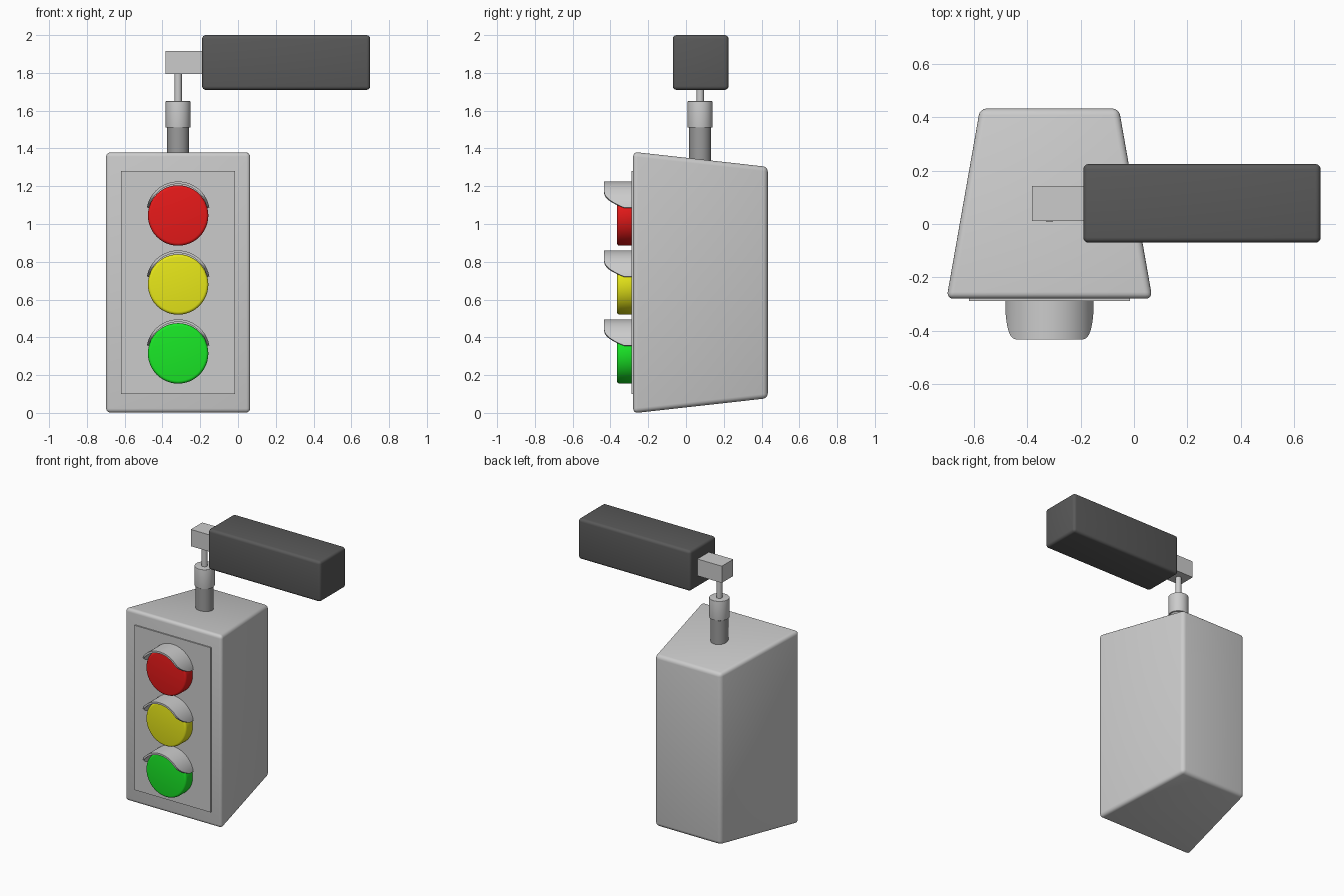
import bpy, bmesh, math
from mathutils import Matrix, Vector

if "Cube" in bpy.data.objects:
    bpy.data.objects.remove(bpy.data.objects["Cube"])

CX, POLE_Y = -0.317, 0.075      # signal centreline, pole depth


def material(name, rgb):
    m = bpy.data.materials.new(name)
    m.diffuse_color = (*rgb, 1)
    m.use_nodes = True
    m.node_tree.nodes["Principled BSDF"].inputs["Base Color"].default_value = m.diffuse_color
    return m


def finish(name, bm, mat=None, angle=35):
    bmesh.ops.recalc_face_normals(bm, faces=bm.faces)
    me = bpy.data.meshes.new(name)
    bm.to_mesh(me)
    bm.free()
    ob = bpy.data.objects.new(name, me)
    bpy.context.collection.objects.link(ob)
    if mat:
        me.materials.append(mat)
    bpy.ops.object.select_all(action='DESELECT')
    ob.select_set(True)
    bpy.context.view_layer.objects.active = ob
    bpy.ops.object.shade_smooth_by_angle(angle=math.radians(angle))
    return ob


def bevel(bm, edges, width):
    bmesh.ops.bevel(bm, geom=edges, offset=width, segments=4, profile=0.5,
                    affect='EDGES', clamp_overlap=True)


def box(name, lo, hi, width=0, mat=None, reshape=None):
    bm = bmesh.new()
    bmesh.ops.create_cube(bm, size=1)
    for v in bm.verts:
        v.co = Vector([lo[i] + (v.co[i] + 0.5) * (hi[i] - lo[i]) for i in range(3)])
        if reshape:
            reshape(v.co)
    if width:
        bevel(bm, bm.edges[:], width)
    return finish(name, bm, mat)


def cylinder(name, a, b, r, width=0, mat=None):
    a, b = Vector(a), Vector(b)
    bm = bmesh.new()
    rot = (b - a).to_track_quat('Z', 'Y').to_matrix().to_4x4()
    bmesh.ops.create_cone(bm, cap_ends=True, segments=48, radius1=r, radius2=r,
                          depth=(b - a).length,
                          matrix=Matrix.Translation((a + b) / 2) @ rot)
    if width:
        rim = [e for f in bm.faces if len(f.verts) > 4 for e in f.edges]
        bevel(bm, rim, width)
    return finish(name, bm, mat)


def visor(name, zc, n=40):
    # half tube whose front edge sweeps back towards the lower ends
    r, z_end = 0.168, zc + 0.042
    c = zc + 0.012
    t0 = math.asin((z_end - c) / r)
    bm = bmesh.new()
    rows = []
    for i in range(n + 1):
        t = t0 + (math.pi - 2 * t0) * i / n
        x, z = CX + r * math.cos(t), c + r * math.sin(t)
        h = max(0, min(1, (z - z_end) / 0.085))
        front = -0.328 - 0.105 * (1 - (1 - h) ** 2)
        rows.append((bm.verts.new((x, -0.275, z)), bm.verts.new((x, front, z))))
    for (b0, f0), (b1, f1) in zip(rows, rows[1:]):
        bm.faces.new((b0, b1, f1, f0))
    # inner wall and rims
    inner = [[bm.verts.new((CX + (v.co.x - CX) * 0.92, v.co.y, c + (v.co.z - c) * 0.92))
              for v in row] for row in rows]
    for (b0, f0), (b1, f1) in zip(inner, inner[1:]):
        bm.faces.new((f0, f1, b1, b0))
    for i in range(n):
        for k in (0, 1):
            bm.faces.new((rows[i][k], rows[i + 1][k], inner[i + 1][k], inner[i][k]))
    for i in (0, n):
        bm.faces.new((rows[i][0], rows[i][1], inner[i][1], inner[i][0]))
    return finish(name, bm)


# housing, tapering towards the back
def taper(co):
    if co.y > 0:
        co.x = CX + (co.x - CX) * 0.675
        co.z = 0.69 + (co.z - 0.69) * 0.885


box("housing", (CX - 0.386, -0.28, -0.002), (CX + 0.386, 0.433, 1.382), 0.025,
    reshape=taper)
box("front_panel", (CX - 0.302, -0.289, 0.1), (CX + 0.302, -0.26, 1.28))

# lamps with visors
lamps = (("red", 1.045, (0.8, 0.01, 0.01)),
         ("yellow", 0.68, (0.8, 0.8, 0.01)),
         ("green", 0.315, (0.01, 0.8, 0.02)))
for colour, z, rgb in lamps:
    cylinder(colour + "_lamp", (CX, -0.27, z), (CX, -0.366, z), 0.16, 0.015,
             material(colour, rgb))
    visor(colour + "_visor", z)

# hanging pole
cylinder("lower_pole", (CX, POLE_Y, 1.28), (CX, POLE_Y, 1.52), 0.058,
         mat=material("mid_grey", (0.33, 0.33, 0.33)))
cylinder("pole_collar", (CX, POLE_Y, 1.51), (CX, POLE_Y, 1.65), 0.066, 0.003)
cylinder("thin_rod", (CX, POLE_Y, 1.64), (CX, POLE_Y, 1.81), 0.02)

# arm
box("arm_connector", (-0.383, 0.012, 1.795), (-0.15, 0.142, 1.915))
box("support_arm", (-0.19, -0.07, 1.71), (0.7, 0.225, 2.0), 0.02,
    material("dark_grey", (0.1, 0.1, 0.1)))
